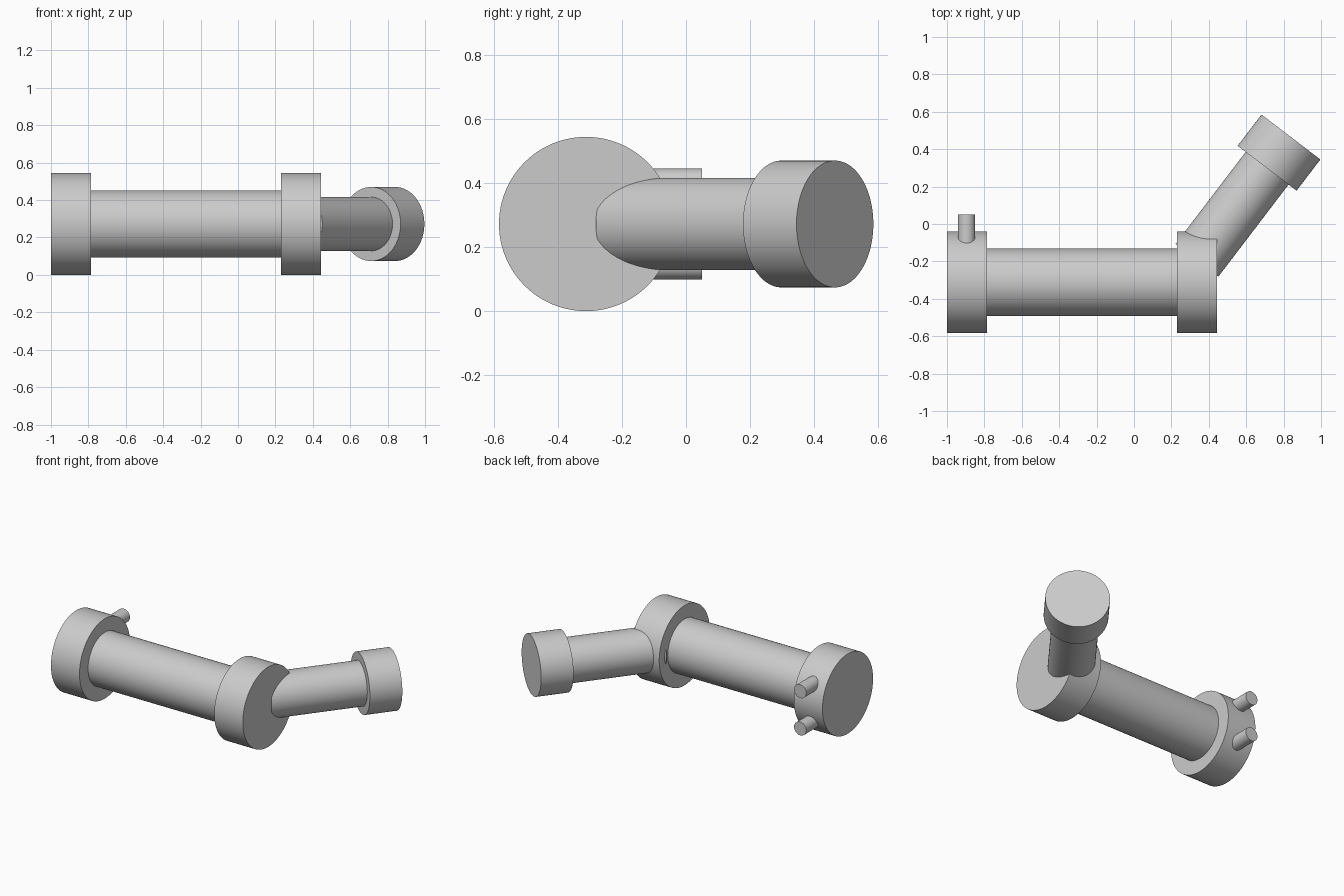
import bpy
import math
from mathutils import Vector

default_cube = bpy.data.objects.get("Cube")
if default_cube:
    bpy.data.objects.remove(default_cube, do_unlink=True)

grey = bpy.data.materials.new("light_grey")
grey.use_nodes = True
colour = (0.6, 0.6, 0.6, 1)
grey.diffuse_color = colour
grey.node_tree.nodes["Principled BSDF"].inputs["Base Color"].default_value = colour


def rod(name, start, end, radius):
    """Smooth closed cylinder between two points."""
    start, end = Vector(start), Vector(end)
    axis = end - start
    bpy.ops.mesh.primitive_cylinder_add(
        vertices=96, radius=radius, depth=axis.length, location=(start + end) / 2,
        rotation=axis.to_track_quat("Z", "Y").to_euler())
    obj = bpy.context.object
    obj.name = name
    obj.data.materials.append(grey)
    bpy.ops.object.shade_smooth_by_angle(angle=math.radians(30))
    return obj


MAIN_Y, MID_Z = -0.312, 0.272

# Main tube with a wide collar at each end
rod("main_tube", (-0.9, MAIN_Y, MID_Z), (0.34, MAIN_Y, MID_Z), 0.18)
rod("right_collar", (-1, MAIN_Y, MID_Z), (-0.785, MAIN_Y, MID_Z), 0.272)
rod("left_collar", (0.23, MAIN_Y, MID_Z), (0.445, MAIN_Y, MID_Z), 0.272)

# Angled arm and its end cap, measured back from the tip
tip = Vector((0.839, 0.465, MID_Z))
direction = Vector((0.606, 0.795, 0)).normalized()
rod("angled_arm", tip - direction * 0.829, tip - direction * 0.1, 0.144)
rod("arm_end_cap", tip - direction * 0.21, tip, 0.198)

# Pair of pins behind the right collar
for side, label in ((1, "upper"), (-1, "lower")):
    z = MID_Z + side * 0.127
    rod(label + "_pin", (-0.895, -0.2, z), (-0.895, 0.05, z), 0.046)
